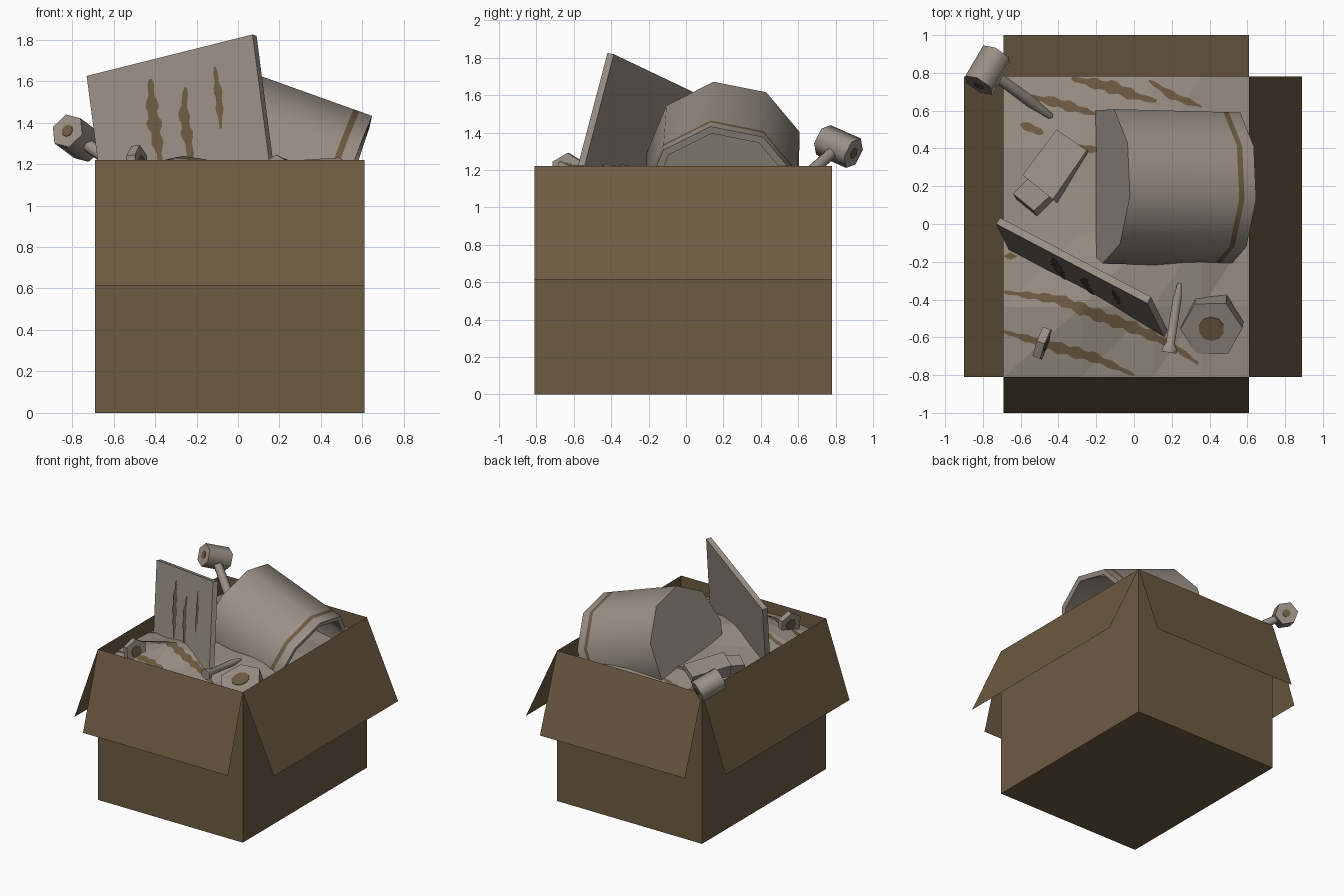
import bpy, bmesh, math
from mathutils import Vector as V
from mathutils.bvhtree import BVHTree

if "Cube" in bpy.data.objects:
    bpy.data.objects.remove(bpy.data.objects["Cube"])


def material(name, rgb):
    m = bpy.data.materials.new(name)
    m.diffuse_color = (*rgb, 1)
    m.use_nodes = True
    m.node_tree.nodes["Principled BSDF"].inputs["Base Color"].default_value = m.diffuse_color
    return m


BROWN = material("cardboard_brown", (0.155, 0.105, 0.055))
GREY = material("dusty_grey", (0.32, 0.275, 0.235))


def add(name, verts, faces, mat, smooth=None, fix=True):
    me = bpy.data.meshes.new(name)
    me.from_pydata([tuple(v) for v in verts], [], faces)
    me.materials.append(mat)
    if fix:
        bm = bmesh.new()
        bm.from_mesh(me)
        bmesh.ops.recalc_face_normals(bm, faces=bm.faces[:])
        bm.to_mesh(me)
        bm.free()
    ob = bpy.data.objects.new(name, me)
    bpy.context.collection.objects.link(ob)
    if smooth:
        bpy.ops.object.select_all(action='DESELECT')
        ob.select_set(True)
        bpy.context.view_layer.objects.active = ob
        bpy.ops.object.shade_smooth_by_angle(angle=math.radians(smooth))
    return ob


def frame(axis, up=V((0, 0, 1))):
    d = V(axis).normalized()
    side = up.cross(d).normalized()
    return d, side, d.cross(side)


def lathe(name, start, axis, profile, n, mat=GREY, phase=0, up=V((0, 0, 1)), smooth=65):
    """Profile of (distance along axis, radius); both ends are capped."""
    d, side, top = frame(axis, up)
    verts, faces = [], []
    for s, r in profile:
        for i in range(n):
            a = phase + i * math.tau / n
            verts.append(V(start) + d * s + (top * math.cos(a) + side * math.sin(a)) * r)
    for k in range(len(profile) - 1):
        for i in range(n):
            j = (i + 1) % n
            faces.append((k * n + i, k * n + j, k * n + n + j, k * n + n + i))
    last = (len(profile) - 1) * n
    faces += [tuple(range(n))[::-1], tuple(range(last, last + n))]
    return add(name, verts, faces, mat, smooth)


def prism(name, top, down, mat=GREY):
    """Block from a four-point face and an offset."""
    t = [V(p) for p in top]
    return add(name, t + [p + V(down) for p in t],
               [(0, 1, 2, 3), (7, 6, 5, 4)] + [(i, i + 4, (i + 1) % 4 + 4, (i + 1) % 4) for i in range(4)], mat)


def ribbon(name, pts, width, place):
    """Tapered uneven stroke; place() maps 2D points onto a surface."""
    path = []
    for a, b in zip(pts, pts[1:]):
        a, b = V(a), V(b)
        n = max(2, int((b - a).length / 0.025))
        path += [a.lerp(b, i / n) for i in range(n)]
    path.append(V(pts[-1]))
    verts = []
    for i, p in enumerate(path):
        t = path[min(i + 1, len(path) - 1)] - path[max(i - 1, 0)]
        q = V((-t.y, t.x)).normalized()
        f = i / (len(path) - 1)
        w = width * 0.5 * (0.25 + 0.75 * math.sin(math.pi * f)) * (1 + 0.3 * math.sin(i * 1.7))
        verts += [place(p - q * w), place(p + q * w)]
    add(name, verts, [(2 * i, 2 * i + 2, 2 * i + 3, 2 * i + 1) for i in range(len(path) - 1)], BROWN, fix=False)


# Cardboard box, open at the top
X0, X1, Y0, Y1, H = -0.69, 0.61, -0.81, 0.78, 1.22
base = [(X0, Y0), (X1, Y0), (X1, Y1), (X0, Y1)]
add("box", [(x, y, z) for z in (0, H) for x, y in base],
    [(3, 2, 1, 0)] + [(i, (i + 1) % 4, (i + 1) % 4 + 4, i + 4) for i in range(4)], BROWN, fix=False)

# Four flaps folded outward
for i, (name, dx, dy) in enumerate([("front", 0, -0.19), ("right", 0.28, 0), ("back", 0, 0.22), ("left", -0.21, 0)]):
    a, b = base[i], base[(i + 1) % 4]
    add(name + "_flap", [(*a, H), (*b, H), (b[0] + dx, b[1] + dy, 0.615), (a[0] + dx, a[1] + dy, 0.615)],
        [(3, 2, 1, 0)], BROWN, fix=False)

# Faceted heap of contents
xs, ys = (X0, -0.28, 0.1, 0.36, X1), (Y0, -0.44, -0.05, 0.4, Y1)
zs = [(1.08, 1.13, 1.12, 1.11, 1.08),
      (1.12, 1.235, 1.19, 1.14, 1.10),
      (1.10, 1.18, 1.20, 1.18, 1.08),
      (1.10, 1.15, 1.16, 1.12, 1.08),
      (1.06, 1.10, 1.12, 1.10, 1.06)]
hv = [V((xs[i], ys[j], zs[j][i])) for j in range(5) for i in range(5)]
hf = []
for j in range(4):
    for i in range(4):
        a = j * 5 + i
        hf += [(a, a + 1, a + 6), (a, a + 6, a + 5)]
add("contents_heap", hv, hf, GREY, fix=False)
tree = BVHTree.FromPolygons(hv, hf)


def on_heap(p):
    x, y = min(max(p.x, X0 + .002), X1 - .002), min(max(p.y, Y0 + .002), Y1 - .002)
    return tree.ray_cast(V((x, y, 3)), V((0, 0, -1)))[0] + V((0, 0, 0.006))


# Brown streaks over the heap
for pts, w in [
    ([(-.69, -.36), (-.4, -.40), (-.2, -.48), (0, -.55), (.2, -.64), (.34, -.74)], .06),
    ([(-.69, -.57), (-.42, -.65), (-.2, -.71), (0, -.80)], .055),
    ([(-.57, .68), (-.4, .64), (-.2, .58)], .05),
    ([(-.33, .77), (-.1, .72), (.0, .68), (.12, .65)], .06),
    ([(.08, .76), (.2, .68), (.36, .62)], .04),
    ([(-.6, .53), (-.48, .48)], .05),
    ([(-.33, .41), (-.18, .39)], .04),
    ([(-.69, -.17), (-.62, -.17)], .03)]:
    ribbon("heap_streak", pts, w, on_heap)

# Leaning board with painted strokes
A, B = V((-0.73, 0.0, 1.625)), V((0.07, -0.42, 1.825))
down = V((0.08, -0.16, -0.61)).normalized()
nrm = (B - A).cross(down).normalized()
prism("leaning_board", [A, B, B + down * 0.78, A + down * 0.6], nrm * 0.04)


def on_board(p):  # p = (front-view x, front-view z)
    f = V((-nrm.x, -nrm.z))
    y = A.y - (nrm.x * (p.x - A.x) + nrm.z * (p.y - A.z)) / nrm.y
    return V((p.x, y, p.y)) - nrm * 0.005


for pts, w in [([(-.42, 1.61), (-.41, 1.45), (-.37, 1.20)], .06),
               ([(-.25, 1.57), (-.26, 1.45), (-.22, 1.20)], .05),
               ([(-.11, 1.67), (-.09, 1.52), (-.08, 1.37)], .035)]:
    ribbon("board_stroke", pts, w, on_board)

# Tipped nine-sided bucket, hollow at the right end, with a brown band
L = 0.71
bucket = lathe("bucket", (-0.16, 0.21, 1.28), (0.941, -0.025, -0.337),
               [(0, .42), (L - .095, .42), (L - .065, .42), (L, .42), (L, .38), (0.12, .38)],
               9, phase=math.radians(-8), smooth=50)
bucket.data.materials.append(BROWN)
for p in bucket.data.polygons[9:18]:
    p.material_index = 1

# Mallet standing out of the back left corner
hc, hax = V((-0.775, 0.815, 1.325)), V((0.10, 0.17, -0.075)).normalized()
lathe("mallet_head", hc - hax * 0.1, hax, [(0, .088), (.2, .088)], 6, phase=0.3)
for s in (-1, 1):
    lathe("mallet_dot", hc + hax * s * 0.097, hax * s, [(0, .03), (.007, .03)], 8, BROWN)
lathe("mallet_handle", hc, V((-.40, .54, 1.07)) - hc, [(0, .032), (.32, .036), (.52, .012)], 6)

# Large hexagonal nut at the front right
nc, nax = V((0.41, -0.555, 1.175)), V((-0.05, -0.36, 0.93)).normalized()
lathe("large_nut", nc - nax * 0.2, nax, [(0, .14), (.06, .165), (.2, .165)], 6, phase=0.5, up=V((0, 1, 0)), smooth=30)
lathe("large_nut_dot", nc - nax * 0.003, nax, [(0, .068), (.008, .068)], 10, BROWN, up=V((0, 1, 0)))

# Screw beside the nut
lathe("screw", (0.185, -0.68, 1.20), (0.055, 0.36, 0.0),
      [(0, .045), (.02, .045), (.05, .027), (.28, .027), (.37, .012)], 6)

# Small nut standing on edge
sc, sax = V((-0.485, -0.63, 1.195)), V((0.93, -0.34, 0.1)).normalized()
lathe("small_nut", sc - sax * 0.022, sax, [(0, .095), (.044, .095)], 6, smooth=30)
for s in (-1, 1):
    lathe("small_nut_dot", sc + sax * s * 0.019, sax * s, [(0, .045), (.007, .045)], 8, BROWN)

# Stepped block on the left
prism("block_rear", [(-.64, .16, 1.20), (-.53, .07, 1.22), (-.39, .20, 1.22), (-.50, .30, 1.20)], (.03, -.05, -.16))
prism("block_wedge", [(-.59, .26, 1.22), (-.43, .13, 1.24), (-.25, .39, 1.19), (-.41, .50, 1.17)], (.04, -.03, -.16))
